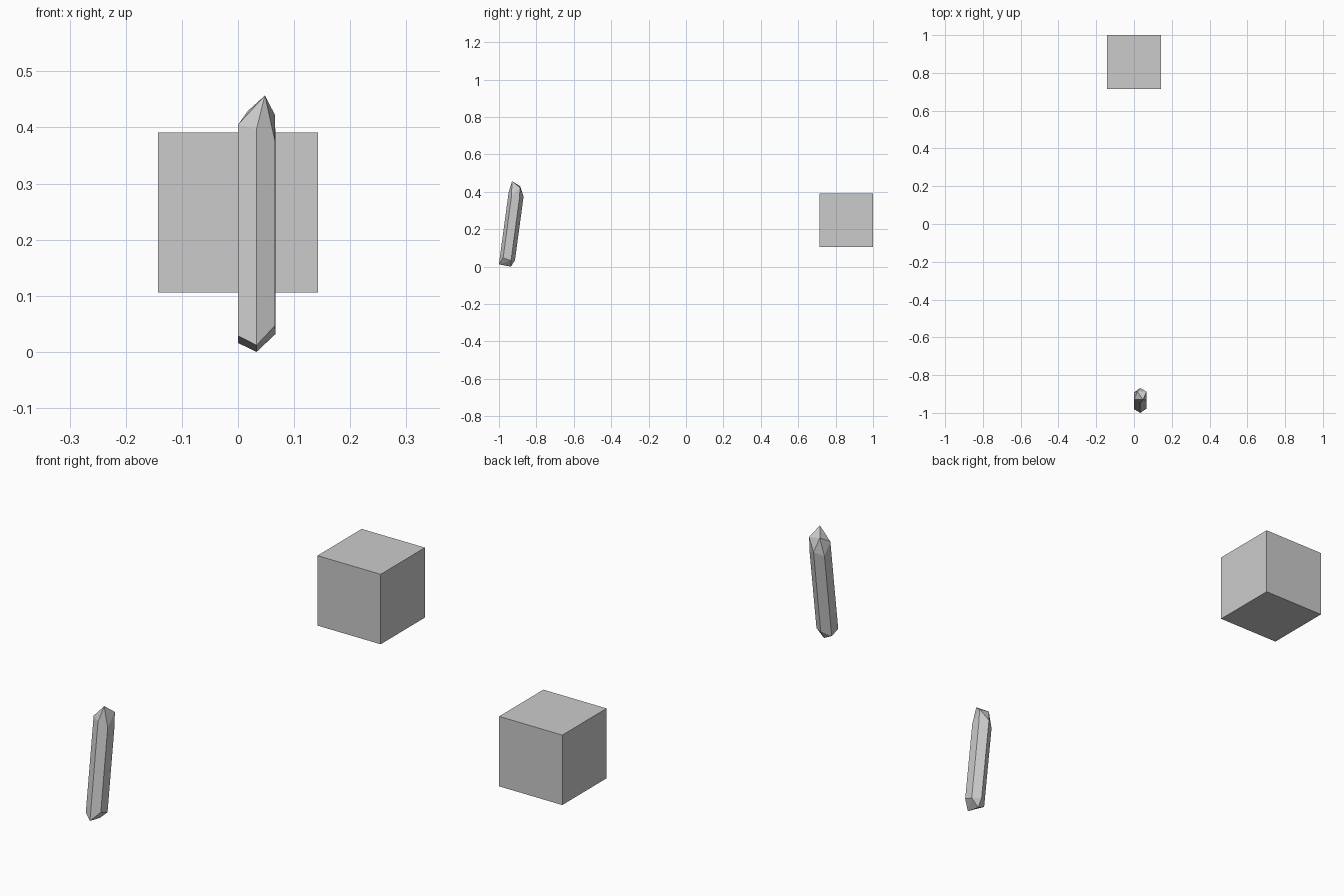
import bpy, bmesh

if "Cube" in bpy.data.objects:
    bpy.data.objects.remove(bpy.data.objects["Cube"])

# Floating cube
bpy.ops.mesh.primitive_cube_add(size=0.285, location=(0, 0.8575, 0.2485))
bpy.context.object.name = "cube"

# Leaning six-sided crystal: each long edge has (x, y at ground, bottom z, top z)
LEAN = 0.135
long_edges = [
    (0.033, -1.002, 0.012, 0.397),   # front
    (0.066, -0.984, 0.047, 0.375),   # front right
    (0.067, -0.940, 0.032, 0.360),   # back right
    (0.033, -0.919, 0.035, 0.376),   # back
    (0.000, -0.940, 0.016, 0.360),   # back left
    (0.000, -0.984, 0.029, 0.405),   # front left
]
# Blunt base point, peak and two rear shoulder points
tips = [(0.033, -0.936, 0.0), (0.048, -0.93, 0.457),
        (0.066, -0.887, 0.422), (0.018, -0.887, 0.430)]

bm = bmesh.new()
for x, y, low, high in long_edges:
    for z in (low, high):
        bm.verts.new((x, y + LEAN * z, z))
for p in tips:
    bm.verts.new(p)
bmesh.ops.convex_hull(bm, input=bm.verts[:])
bmesh.ops.dissolve_limit(bm, angle_limit=0.03, verts=bm.verts[:], edges=bm.edges[:])
bmesh.ops.recalc_face_normals(bm, faces=bm.faces[:])
mesh = bpy.data.meshes.new("crystal")
bm.to_mesh(mesh)
bm.free()
bpy.context.collection.objects.link(bpy.data.objects.new("crystal", mesh))
